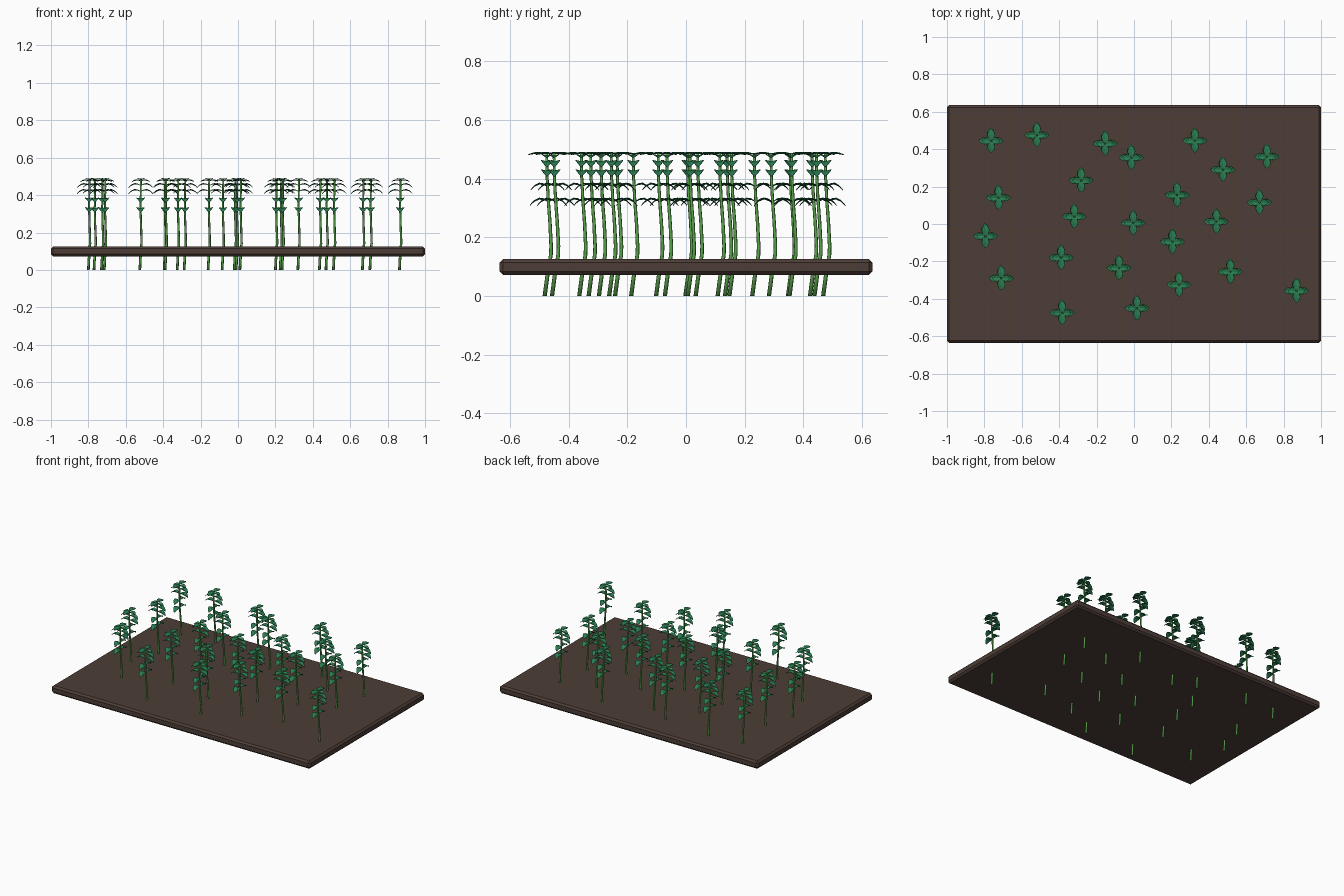
import bpy, bmesh, math
from mathutils import Vector

if "Cube" in bpy.data.objects:
    bpy.data.objects.remove(bpy.data.objects["Cube"])


def material(name, rgb):
    m = bpy.data.materials.new(name)
    m.diffuse_color = (*rgb, 1)
    m.use_nodes = True
    m.node_tree.nodes["Principled BSDF"].inputs["Base Color"].default_value = m.diffuse_color
    return m


SOIL = material("soil brown", (0.075, 0.047, 0.038))
STEM = material("stem green", (0.10, 0.36, 0.07))
LEAF = material("leaf green", (0.022, 0.20, 0.08))


def add(name, mesh, loc=(0, 0, 0)):
    ob = bpy.data.objects.new(name, mesh)
    ob.location = loc
    bpy.context.collection.objects.link(ob)
    return ob


def to_mesh(bm, name, mat, smooth=False):
    me = bpy.data.meshes.new(name)
    bm.to_mesh(me)
    bm.free()
    me.materials.append(mat)
    for p in me.polygons:
        p.use_smooth = smooth
    return me


# soil bed with chamfered edges
bm = bmesh.new()
bmesh.ops.create_cube(bm, size=1)
bmesh.ops.scale(bm, vec=(2, 1.272, 0.054), verts=bm.verts)
bed = add("soil_bed", to_mesh(bm, "soil_bed", SOIL), (0, 0, 0.099))
bev = bed.modifiers.new("chamfer", 'BEVEL')
bev.width = 0.012
bev.segments = 1

# gently bent stem: rings swept along a path
PATH = [(-0.005, -0.012, 0), (-0.001, -0.002, 0.075), (0.004, 0.009, 0.14),
        (0.004, 0.010, 0.17), (0.001, 0.006, 0.25), (-0.001, 0.0, 0.33),
        (0.0, -0.004, 0.41), (0.001, -0.005, 0.488)]


def stem_at(z):
    for a, b in zip(PATH, PATH[1:]):
        if z <= b[2]:
            return Vector(a).lerp(Vector(b), (z - a[2]) / (b[2] - a[2]))
    return Vector(PATH[-1])


bm = bmesh.new()
N = 8
rings = []
for i, p in enumerate(PATH):
    r = 0.0072 - 0.0025 * i / (len(PATH) - 1)
    rings.append([bm.verts.new((p[0] + r * math.cos(k * math.tau / N),
                                p[1] + r * math.sin(k * math.tau / N), p[2]))
                  for k in range(N)])
for a, b in zip(rings, rings[1:]):
    for k in range(N):
        bm.faces.new((a[k], a[(k + 1) % N], b[(k + 1) % N], b[k]))
bm.faces.new(rings[0][::-1])
bm.faces.new(rings[-1])
stem_mesh = to_mesh(bm, "stem", STEM, True)

# leaf section: (distance along, half width, rise) as fractions
SECTIONS = [(0.0, 0.08, 0.0), (0.25, 0.7, 0.10), (0.5, 1.0, 0.11),
            (0.75, 0.75, 0.02), (0.92, 0.35, -0.10), (1.0, 0.02, -0.18)]


def leaf(bm, z, angle, length, width, droop):
    base = stem_at(z)
    out = Vector((math.cos(angle), math.sin(angle), 0))
    side = Vector((-out.y, out.x, 0))
    rows = []
    for t, w, rise in SECTIONS:
        mid = base + out * (t * length) + Vector((0, 0, z - base.z + rise * length * droop))
        edge = Vector((0, 0, 0.005 * w))
        rows.append([bm.verts.new(mid + side * (w * width) + edge),
                     bm.verts.new(mid),
                     bm.verts.new(mid - side * (w * width) + edge)])
    for a, b in zip(rows, rows[1:]):
        for k in (0, 1):
            bm.faces.new((a[k], a[k + 1], b[k + 1], b[k]))


# leaf tiers: height, direction of the opposite pair, length, half width, droop
TIERS = [(0.485, 90, 0.064, 0.021, 0.25), (0.477, 0, 0.048, 0.018, 0.5),
         (0.452, 0, 0.066, 0.020, 1.0), (0.420, 0, 0.066, 0.020, 1.0),
         (0.374, 90, 0.058, 0.022, 1.2), (0.322, 90, 0.064, 0.022, 1.2)]
bm = bmesh.new()
for z, deg, length, width, droop in TIERS:
    for turn in (0, 180):
        leaf(bm, z, math.radians(deg + turn), length, width, droop)
bmesh.ops.recalc_face_normals(bm, faces=bm.faces)
bm.normal_update()
for f in bm.faces:
    if f.normal.z < 0:
        f.normal_flip()
# give the blades a hair of thickness
leaf_mesh = to_mesh(bm, "leaves", LEAF)

# plants scattered over the bed
SPOTS = [(-.765, .45), (-.52, .48), (-.155, .435), (-.015, .36), (.325, .45), (.475, .295),
         (.71, .365), (-.725, .145), (-.283, .238), (.23, .16), (.67, .12), (-.795, -.06),
         (-.32, .045), (-.005, .01), (.205, -.09), (.44, .018), (-.71, -.285), (-.39, -.175),
         (-.08, -.23), (.24, -.32), (.515, -.25), (.868, -.352), (-.385, -.47), (.015, -.445)]
for i, (x, y) in enumerate(SPOTS, 1):
    add(f"stem_{i}", stem_mesh, (x, y, 0))
    leaves = add(f"leaves_{i}", leaf_mesh, (x, y, 0))
    sol = leaves.modifiers.new("blade thickness", 'SOLIDIFY')
    sol.thickness = 0.002
